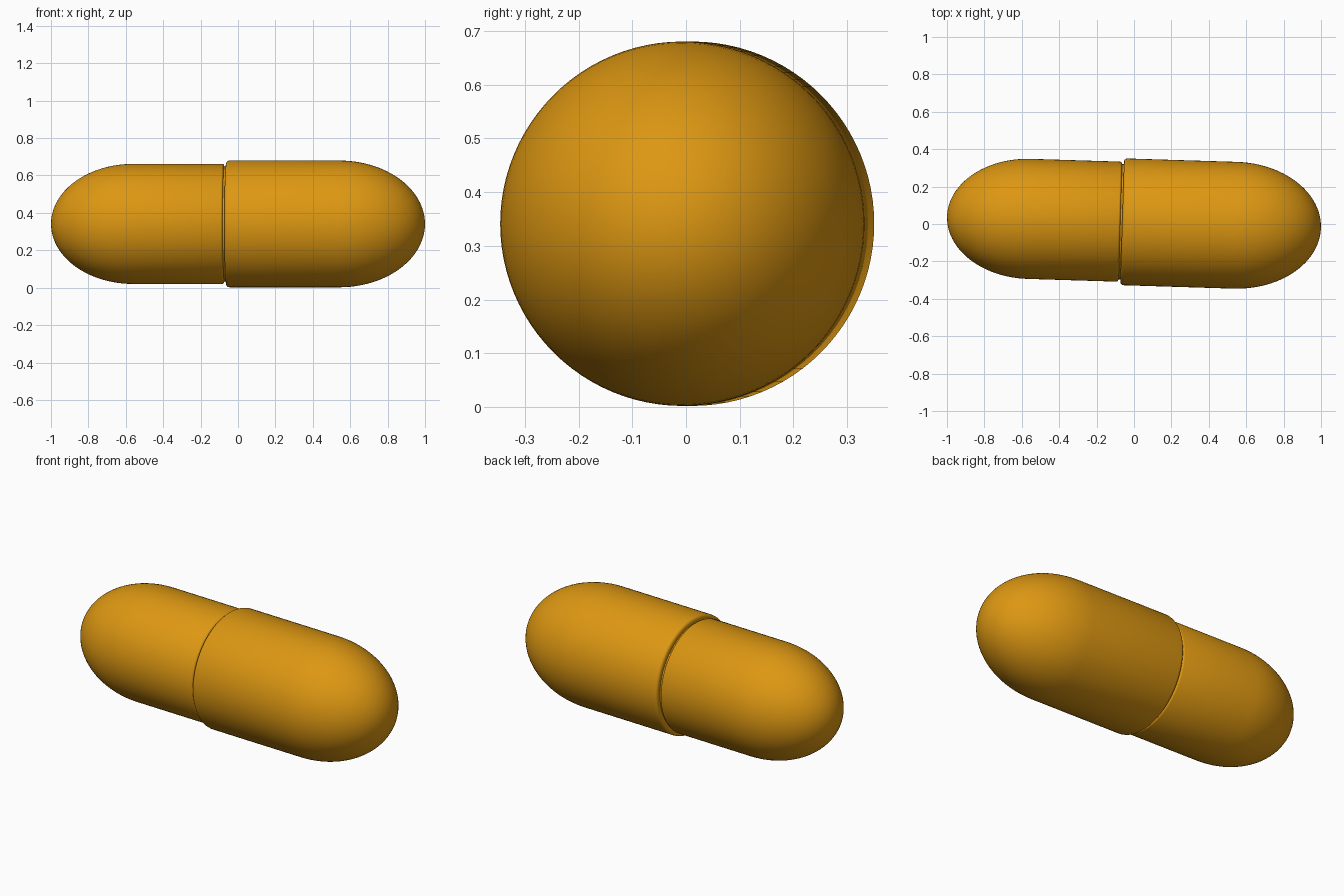
import bpy, bmesh, math

if "Cube" in bpy.data.objects:
    bpy.data.objects.remove(bpy.data.objects["Cube"])

AXIS_Z, AXIS_Y, YAW = 0.341, 0.01, -0.031
SEG = 96

mat = bpy.data.materials.new("amber_gelatin")
mat.diffuse_color = (0.72, 0.31, 0.006, 1)
mat.use_nodes = True
mat.node_tree.nodes["Principled BSDF"].inputs["Base Color"].default_value = mat.diffuse_color


def dome(tip, start, radius, n=24):
    """Elliptical end profile running from the tip to the straight wall."""
    return [(start + (tip - start) * math.cos(i / n * math.pi / 2),
             radius * math.sin(i / n * math.pi / 2)) for i in range(n + 1)]


def lathe(name, profile):
    """Spin an (x, radius) profile around the long axis."""
    bm = bmesh.new()
    verts = [bm.verts.new((x, 0, r)) for x, r in profile]
    edges = [bm.edges.new(p) for p in zip(verts, verts[1:])]
    bmesh.ops.spin(bm, geom=verts + edges, cent=(0, 0, 0), axis=(1, 0, 0),
                   angle=math.tau, steps=SEG, use_merge=True)
    bmesh.ops.remove_doubles(bm, verts=bm.verts, dist=1e-5)
    bmesh.ops.recalc_face_normals(bm, faces=bm.faces)
    mesh = bpy.data.meshes.new(name)
    bm.to_mesh(mesh)
    bm.free()
    mesh.materials.append(mat)
    obj = bpy.data.objects.new(name, mesh)
    bpy.context.collection.objects.link(obj)
    obj.location = (0, AXIS_Y, AXIS_Z)
    obj.rotation_euler = (0, 0, YAW)
    bpy.context.view_layer.objects.active = obj
    obj.select_set(True)
    bpy.ops.object.shade_smooth_by_angle(angle=math.radians(40))
    obj.select_set(False)


# narrower half, with a small groove and a neck that slides into the cap
lathe("capsule_body", dome(-1.0, -0.56, 0.321) + [
    (-0.083, 0.321), (-0.078, 0.319), (-0.075, 0.314), (-0.073, 0.308),
    (-0.055, 0.308)])

# wider half, with a rounded lip
lathe("capsule_cap", dome(1.0, 0.54, 0.339) + [
    (-0.045, 0.339), (-0.054, 0.337), (-0.060, 0.332), (-0.063, 0.325),
    (-0.063, 0.308)])
